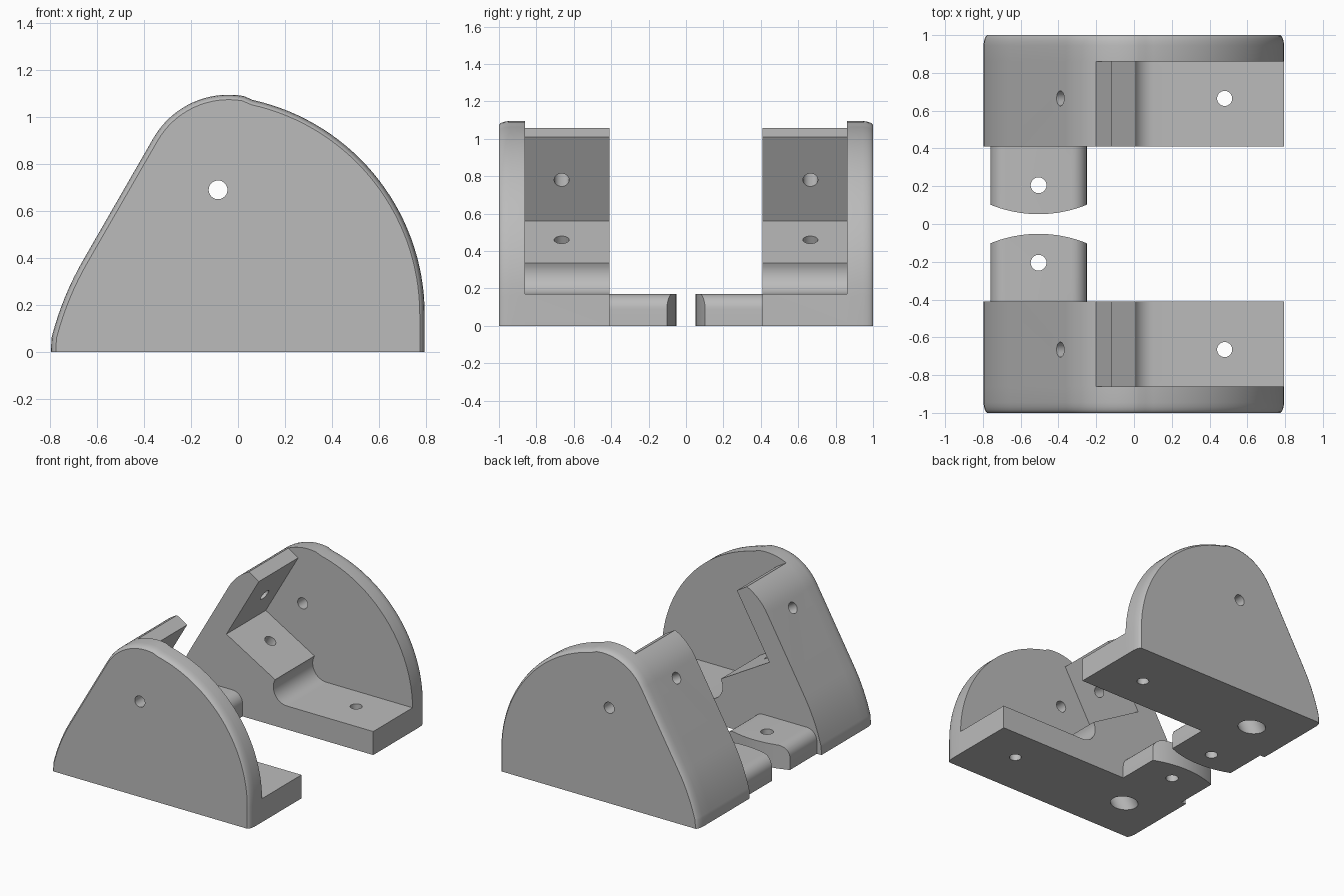
import bpy, bmesh
from math import sin, cos, radians, sqrt
from mathutils import Vector, Matrix

cube = bpy.data.objects.get("Cube")
if cube:
    bpy.data.objects.remove(cube, do_unlink=True)

grey = bpy.data.materials.new("plain grey")
grey.use_nodes = True
grey.diffuse_color = (0.5, 0.5, 0.5, 1)
grey.node_tree.nodes["Principled BSDF"].inputs["Base Color"].default_value = (0.5, 0.5, 0.5, 1)


def arc(cx, cz, r, start, end, steps):
    angles = [radians(start + (end - start) * i / steps) for i in range(steps + 1)]
    return [(cx + r * cos(a), cz + r * sin(a)) for a in angles]


def make_object(name, bm):
    bmesh.ops.recalc_face_normals(bm, faces=bm.faces)
    mesh = bpy.data.meshes.new(name)
    bm.to_mesh(mesh)
    bm.free()
    mesh.materials.append(grey)
    obj = bpy.data.objects.new(name, mesh)
    bpy.context.collection.objects.link(obj)
    return obj


def loft(name, rings):
    """Skin matching rings of 3D points and cap both ends."""
    bm = bmesh.new()
    rows = [[bm.verts.new(p) for p in ring] for ring in rings]
    n = len(rows[0])
    for a, b in zip(rows, rows[1:]):
        for i in range(n):
            j = (i + 1) % n
            bm.faces.new((a[i], a[j], b[j], b[i]))
    bm.faces.new(rows[0])
    bm.faces.new(rows[-1])
    return make_object(name, bm)


def inset(points, d):
    """Move an open outline inward, keeping its ends on the ground."""
    out = []
    for i, p in enumerate(points):
        a = Vector(points[max(i - 1, 0)])
        b = Vector(points[min(i + 1, len(points) - 1)])
        t = (b - a).normalized()
        z = p[1] - t.x * d if p[1] > 0 else 0
        out.append((p[0] + t.y * d, z))
    return out


def rod(name, start, end, r):
    """Round cutter between two points."""
    a, b = Vector(start), Vector(end)
    turn = (b - a).to_track_quat('Z', 'Y').to_matrix().to_4x4()
    bm = bmesh.new()
    bmesh.ops.create_cone(bm, cap_ends=True, segments=32, radius1=r, radius2=r,
                          depth=(b - a).length,
                          matrix=Matrix.Translation((a + b) / 2) @ turn)
    return make_object(name, bm)


def combine(target, other, operation):
    bpy.context.view_layer.objects.active = target
    mod = target.modifiers.new("join", 'BOOLEAN')
    mod.operation, mod.solver, mod.object = operation, 'EXACT', other
    bpy.ops.object.modifier_apply(modifier=mod.name)
    bpy.data.objects.remove(other, do_unlink=True)


# Outline pieces: left foot curve, straight slope, crown, large right arc
foot = [(-0.797, 0), (-0.794, 0.06)] + arc(0.466, -0.26, 1.3, 165, 150, 8)
crown = arc(-0.04, 0.725, 0.37, 150, 80, 16)
outline = foot + crown + arc(-0.14, 0.16, 0.935, 80, 0, 32)[1:] + [(0.795, 0)]

# Side plate with a softened outer edge
rings = [(0.86, 0), (0.945, 0), (0.968, 0.003), (0.985, 0.008), (0.995, 0.014), (1.0, 0.021)]
bracket = loft("back_bracket", [[(x, y, z) for x, z in inset(outline, d)] for y, d in rings])

# Thick foot block with a tilted right-angled seat and a flat floor
seat = [(-0.2, 0.725 + sqrt(0.37 ** 2 - 0.16 ** 2)), (-0.12, 1.01), (-0.38, 0.56)]
undercut = arc(0.105, 0.28, 0.11, 150, 270, 12)
profile = (foot + [p for p in crown if p[0] < -0.205] + seat + undercut
           + [(0.795, 0.17), (0.795, 0)])
block = loft("seat_block", [[(x, y, z) for x, z in profile] for y in (0.41, 0.86)])
combine(bracket, block, 'UNION')

# Tab with rounded top edges, its free end trimmed by a large cylinder
tab_side = ([(-0.76, 0)] + arc(-0.68, 0.09, 0.08, 180, 90, 8)
            + arc(-0.33, 0.09, 0.08, 90, 0, 8) + [(-0.25, 0)])
tab = loft("tab", [[(x, y, z) for x, z in tab_side] for y in (0.0, 0.45)])
end = [(x, y) for x, y in arc(-0.505, 0.727, 0.675, 235, 305, 24)]
trim_shape = end + [(0.1, 0.8), (-1.1, 0.8)]
trim = loft("tab_trim", [[(x, y, z) for x, y in trim_shape] for z in (-0.1, 0.3)])
combine(tab, trim, 'INTERSECT')
combine(bracket, tab, 'UNION')

# Screw holes, with a wide bore under the seat
mid = 0.665
seat_axis = Vector((0.5, 0, 0.866))
wall_axis = Vector((0.866, 0, -0.5))
seat_hole = Vector((-0.207, mid, 0.46))
wall_hole = Vector((-0.253, mid, 0.78))
holes = [
    ((-0.085, 0.8, 0.69), (-0.085, 1.1, 0.69), 0.04),
    ((0.48, mid, -0.1), (0.48, mid, 0.3), 0.04),
    ((-0.505, 0.205, -0.1), (-0.505, 0.205, 0.3), 0.042),
    (seat_hole - seat_axis * 0.4, seat_hole + seat_axis * 0.1, 0.04),
    (seat_hole - seat_axis * 0.7, seat_hole - seat_axis * 0.17, 0.085),
    (wall_hole - wall_axis * 0.3, wall_hole + wall_axis * 0.1, 0.04),
]
for start, stop, radius in holes:
    combine(bracket, rod("hole_cutter", start, stop, radius), 'DIFFERENCE')

# Mirrored twin at the front
twin = bpy.data.objects.new("front_bracket", bracket.data.copy())
twin.data.transform(Matrix.Scale(-1, 4, (0, 1, 0)))
twin.data.flip_normals()
bpy.context.collection.objects.link(twin)

for obj in (bracket, twin):
    bpy.ops.object.select_all(action='DESELECT')
    obj.select_set(True)
    bpy.context.view_layer.objects.active = obj
    bpy.ops.object.shade_smooth_by_angle(angle=radians(25))
